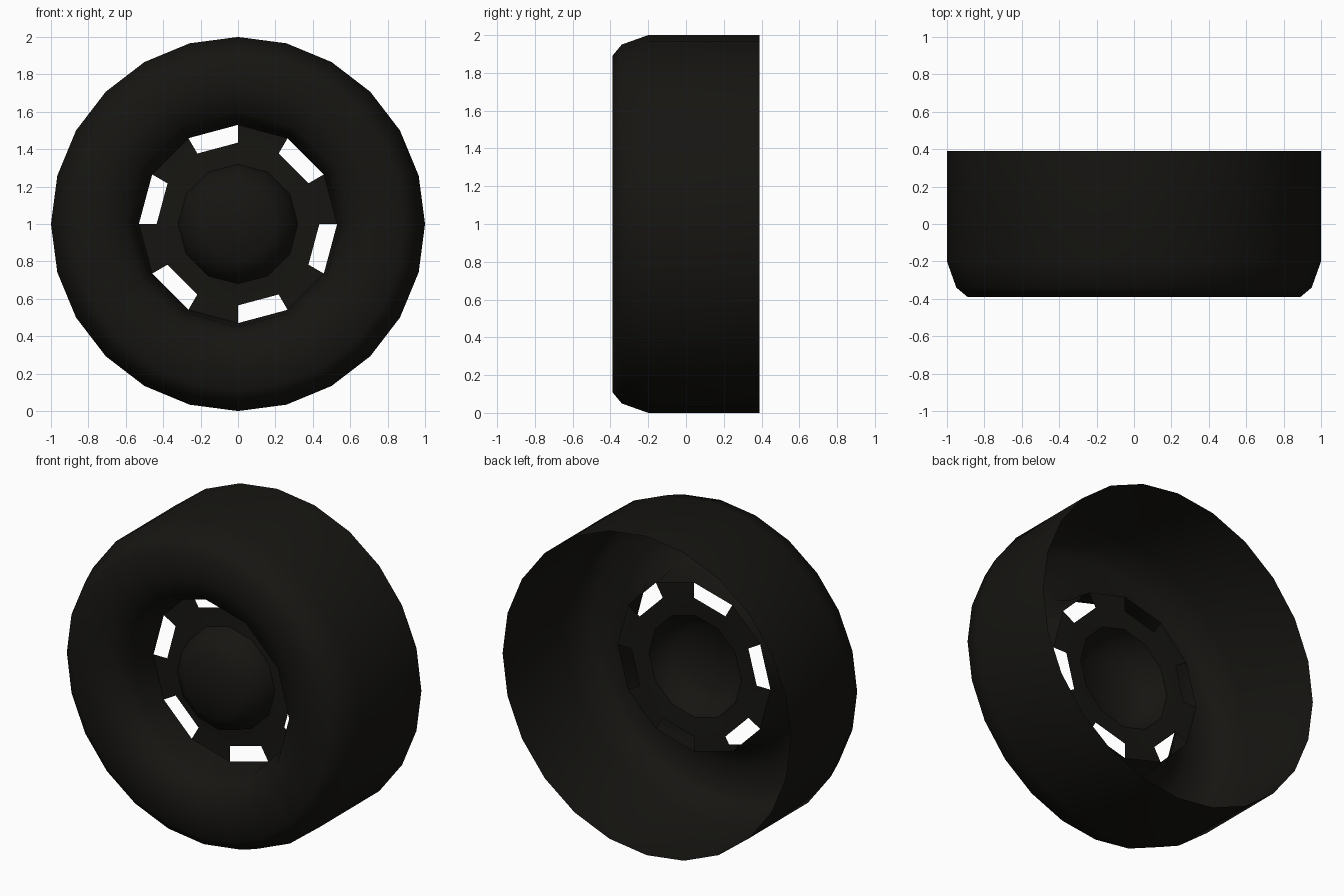
import bpy, bmesh
from math import sin, cos, pi, radians

if "Cube" in bpy.data.objects:
    bpy.data.objects.remove(bpy.data.objects["Cube"])

# Near-black paint shared by all parts
black = bpy.data.materials.new("black")
black.diffuse_color = (0.008, 0.0075, 0.006, 1)
black.use_nodes = True
black.node_tree.nodes["Principled BSDF"].inputs["Base Color"].default_value = black.diffuse_color


def lathe(name, profile, sides, hole=lambda ring, seg: False):
    """Spin (radius, y, odd_scale) rings about the y axis at z = 1; odd_scale
    pulls in every second vertex so a 24-ring can match a 12-sided one."""
    bm = bmesh.new()
    rings = []
    for r, y, odd in profile:
        ring = []
        for i in range(sides):
            a = 2 * pi * i / sides
            k = r * (odd if i % 2 else 1)
            ring.append(bm.verts.new((k * cos(a), y, 1 + k * sin(a))))
        rings.append(ring)
    for n, (a, b) in enumerate(zip(rings, rings[1:])):
        for i in range(sides):
            if not hole(n, i):
                j = (i + 1) % sides
                bm.faces.new((a[i], a[j], b[j], b[i]))
    bmesh.ops.remove_doubles(bm, verts=bm.verts, dist=1e-4)
    mesh = bpy.data.meshes.new(name)
    bm.to_mesh(mesh)
    bm.free()
    mesh.materials.append(black)
    obj = bpy.data.objects.new(name, mesh)
    bpy.context.collection.objects.link(obj)
    bpy.ops.object.select_all(action='DESELECT')
    obj.select_set(True)
    bpy.context.view_layer.objects.active = obj
    bpy.ops.object.shade_smooth_by_angle(angle=radians(50))
    return obj


chord = cos(pi / 12)

# Tyre: open-backed shell, rounded shoulder, sidewall rolling into the recess
lathe("tyre", [(1, 0.39, 1), (1, -0.2, 1), (0.95, -0.34, 1), (0.89, -0.39, 1),
               (0.72, -0.39, 1), (0.60, -0.35, chord), (0.55, -0.25, chord),
               (0.53, -0.08, chord)], 24)

# Wheel disc: every second segment of the outer band is an open slot
lathe("wheel_disc", [(0.53, -0.08, 1), (0.435, -0.08, 1), (0.32, -0.09, 1)], 12,
      hole=lambda ring, seg: ring == 0 and seg % 2 == 1)

# Hub cap: hollow dome
lathe("hub_cap", [(0.32, -0.09, 1), (0.29, -0.19, 1), (0.2, -0.25, 1),
                  (0, -0.27, 1)], 12)
